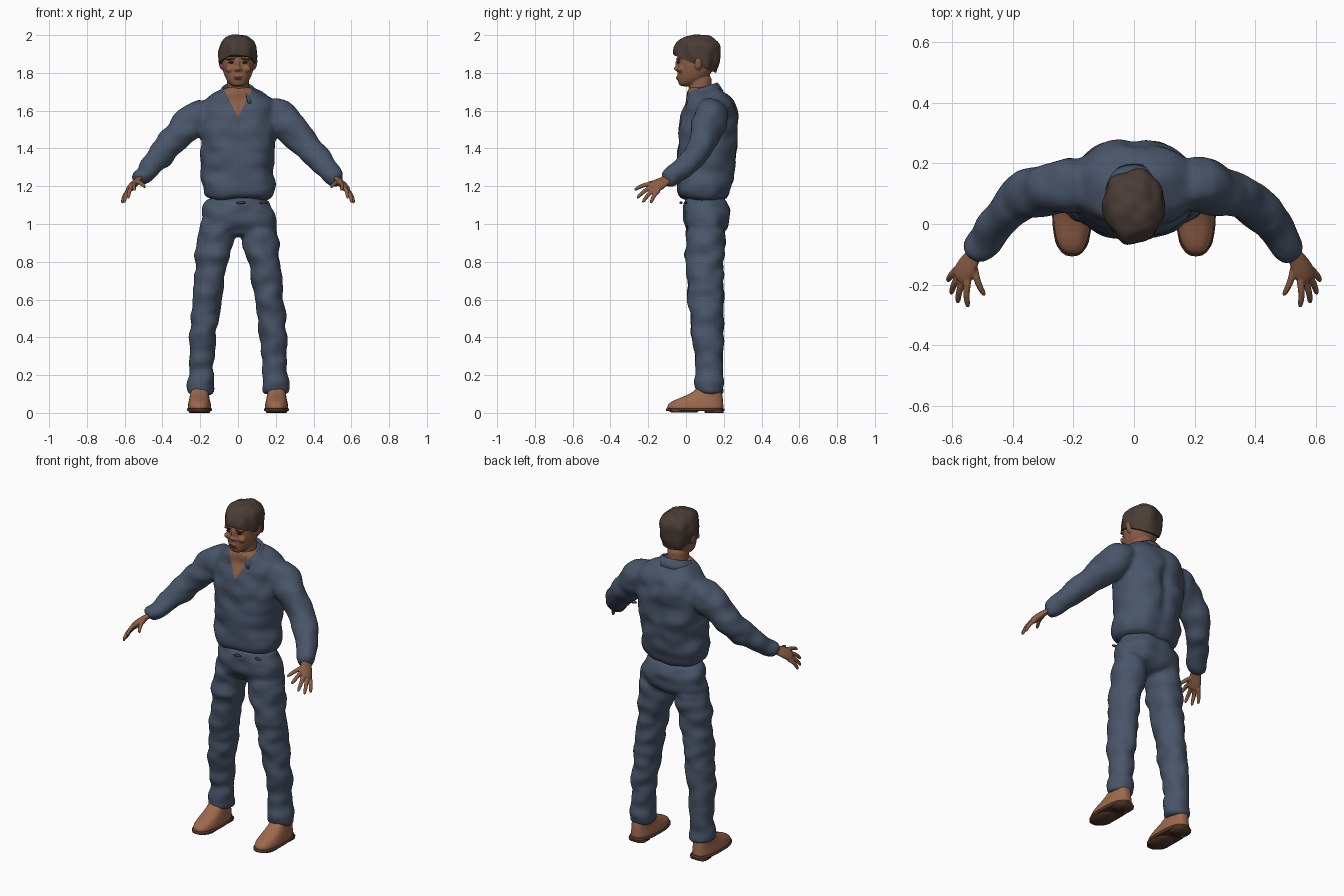
import bpy, bmesh, math
from mathutils import Vector, Matrix, noise

if "Cube" in bpy.data.objects:
    bpy.data.objects.remove(bpy.data.objects["Cube"])


def material(name, rgb):
    m = bpy.data.materials.new(name)
    m.use_nodes = True
    m.diffuse_color = (*rgb, 1)
    bsdf = m.node_tree.nodes["Principled BSDF"]
    bsdf.inputs["Base Color"].default_value = (*rgb, 1)
    bsdf.inputs["Roughness"].default_value = 0.8
    return m


CLOTH = material("blue grey cloth", (0.065, 0.09, 0.14))
SKIN = material("brown skin", (0.27, 0.115, 0.06))
HAIR = material("dark brown hair", (0.07, 0.046, 0.036))
LEATHER = material("tan leather", (0.34, 0.14, 0.075))
SOLE = material("dark sole", (0.09, 0.04, 0.025))
EYE = material("dark eye", (0.03, 0.018, 0.014))
LIP = material("lip", (0.2, 0.07, 0.045))


def loft(bm, rings, sides=28, power=1.0):
    """Closed skin over rings given as (centre, u axis, v axis)."""
    def bend(t):
        return math.copysign(abs(t) ** power, t)
    loops = []
    for c, u, v in rings:
        angles = [math.tau * i / sides for i in range(sides)]
        loops.append([bm.verts.new(c + u * bend(math.cos(a)) + v * bend(math.sin(a)))
                      for a in angles])
    for a, b in zip(loops, loops[1:]):
        for i in range(sides):
            j = (i + 1) % sides
            bm.faces.new((a[i], a[j], b[j], b[i]))
    bm.faces.new(loops[0][::-1])
    bm.faces.new(loops[-1])


def stack(bm, rows, power=1.0):
    """Horizontal slices: z, half width, front y, back y, optional centre x."""
    rings = []
    for z, w, front, back, *x in rows:
        c = Vector((x[0] if x else 0, (front + back) / 2, z))
        rings.append((c, Vector((w, 0, 0)), Vector((0, (back - front) / 2, 0))))
    loft(bm, rings, power=power)


def tube(bm, points, radii, hint=(0, 1, 0), flat=1.0, sides=20):
    """Limb along points, wide along the hint and flattened across it."""
    pts = [Vector(p) for p in points]
    rings = []
    for i, (p, r) in enumerate(zip(pts, radii)):
        d = (pts[min(i + 1, len(pts) - 1)] - pts[max(i - 1, 0)]).normalized()
        u = Vector(hint)
        u = (u - d * u.dot(d)).normalized()
        rings.append((p, u * r, d.cross(u) * r * flat))
    loft(bm, rings, sides)


def ball(bm, centre, size, tilt=0.0):
    m = Matrix.Translation(centre) @ Matrix.Rotation(tilt, 4, "Y") @ Matrix.Diagonal((*size, 1))
    bmesh.ops.create_uvsphere(bm, u_segments=20, v_segments=12, radius=1, matrix=m)


def finish(name, bm, mat, voxel=0, smooth=0, fold=0, freq=(9, 9, 13), subdiv=1):
    """Blend the overlapping parts into one skin, add folds, shade smooth."""
    bmesh.ops.recalc_face_normals(bm, faces=bm.faces)
    me = bpy.data.meshes.new(name)
    bm.to_mesh(me)
    bm.free()
    ob = bpy.data.objects.new(name, me)
    bpy.context.scene.collection.objects.link(ob)
    if subdiv:
        ob.modifiers.new("round", "SUBSURF").levels = subdiv
    if voxel:
        r = ob.modifiers.new("blend", "REMESH")
        r.mode, r.voxel_size = "VOXEL", voxel
    if smooth:
        s = ob.modifiers.new("soften", "SMOOTH")
        s.factor, s.iterations = 0.5, smooth
    bpy.context.view_layer.update()
    dg = bpy.context.evaluated_depsgraph_get()
    ob_mesh = bpy.data.meshes.new_from_object(ob.evaluated_get(dg), depsgraph=dg)
    ob.modifiers.clear()
    ob.data = ob_mesh
    ob_mesh.materials.clear()
    ob_mesh.materials.append(mat)
    if fold:
        shifts = [v.normal * fold * noise.noise(Vector(a * b for a, b in zip(v.co, freq)))
                  for v in ob_mesh.vertices]
        for v, s in zip(ob_mesh.vertices, shifts):
            v.co += s
    for p in ob_mesh.polygons:
        p.use_smooth = True
    return ob


# Shirt: torso and both sleeves blended together
bm = bmesh.new()
stack(bm, [(1.12, .168, -.03, .2), (1.16, .188, -.05, .235), (1.21, .203, -.052, .25),
           (1.3, .19, -.046, .262), (1.4, .197, -.046, .272), (1.5, .207, -.042, .277),
           (1.58, .215, -.022, .275), (1.64, .205, -.004, .26), (1.685, .155, .0, .225),
           (1.715, .085, .015, .175), (1.725, .06, .03, .15)], 0.85)
for s in (1, -1):
    tube(bm, [(s * .13, .14, 1.6), (s * .21, .13, 1.575), (s * .3, .11, 1.49), (s * .385, .085, 1.395),
              (s * .45, .01, 1.32), (s * .505, -.07, 1.255), (s * .535, -.11, 1.23)],
         [.085, .1, .084, .073, .064, .052, .043])
shirt = finish("shirt", bm, CLOTH, 0.011, 5, 0.016)

# Spine groove, then the open neck cut as a V of skin
for v in shirt.data.vertices:
    if v.co.y > 0.12 and 1.2 < v.co.z < 1.66:
        v.co.y -= 0.014 * math.exp(-(v.co.x / 0.03) ** 2) * math.sin((v.co.z - 1.2) / 0.46 * math.pi)
shirt.data.materials.append(SKIN)
bm = bmesh.new()
bm.from_mesh(shirt.data)
for s in (1, -1):
    bmesh.ops.bisect_plane(bm, geom=bm.verts[:] + bm.edges[:] + bm.faces[:],
                           plane_co=(0, 0, 1.565), plane_no=(s, 0, -0.5))
for f in bm.faces:
    c = f.calc_center_median()
    if abs(c.x) < (c.z - 1.565) * 0.5 and c.y < 0.07:
        f.material_index = 1
bm.to_mesh(shirt.data)
bm.free()

# Collar: folded band, open at the front
bm = bmesh.new()
steps, rows = 36, []
for i in range(steps + 1):
    a = math.radians(-62 + 304 * i / steps)
    f = (1 - math.sin(a)) / 2
    c, n = math.cos(a), math.sin(a)
    rows.append([bm.verts.new(p) for p in (
        (.066 * c, .085 + .066 * n, 1.7 - .04 * f),
        (.075 * c, .085 + .074 * n, 1.757 - .05 * f),
        (.088 * c, .085 + .088 * n, 1.745 - .05 * f),
        (.118 * c, .09 + .108 * n, 1.705 - .075 * f))])
for a, b in zip(rows, rows[1:]):
    for k in range(3):
        bm.faces.new((a[k], b[k], b[k + 1], a[k + 1]))
collar = finish("collar", bm, CLOTH)
collar.modifiers.new("thickness", "SOLIDIFY").thickness = 0.008

# Trousers: pelvis and both legs blended together
bm = bmesh.new()
stack(bm, [(1.15, .165, .0, .2), (1.1, .183, -.018, .228), (1.05, .196, -.016, .24),
           (1.0, .205, -.012, .23), (.96, .2, .0, .205), (.93, .15, .04, .16)], 0.9)
for s in (1, -1):
    stack(bm, [(z, w, y - d, y + d, s * x) for z, x, w, y, d in (
        (1.02, .105, .095, .108, .105), (.9, .117, .104, .1, .108), (.8, .139, .085, .098, .1),
        (.6, .165, .077, .106, .094), (.5, .175, .074, .11, .09), (.35, .191, .069, .12, .08),
        (.2, .195, .064, .125, .068), (.15, .199, .073, .125, .072), (.11, .2, .071, .126, .072),
        (.095, .2, .066, .126, .068))])
finish("trousers", bm, CLOTH, 0.011, 4, 0.014, (10, 10, 15))

# Belt showing below the shirt hem
bm = bmesh.new()
for x, y, w in ((.015, -.026, .025), (.135, .0, .022)):
    ball(bm, (x, y, 1.113), (w, .008, .007))
finish("belt", bm, SOLE, subdiv=0)

# Shoes, with separate soles and heels
for s, side in ((1, "left"), (-1, "right")):
    x = s * .204
    bm = bmesh.new()
    stack(bm, [(.015, .059, -.096, .195, x), (.025, .063, -.102, .2, x), (.045, .061, -.098, .198, x),
               (.062, .057, -.075, .197, x), (.08, .053, -.03, .195, x), (.1, .05, .02, .192, x),
               (.125, .047, .055, .185, x), (.14, .045, .06, .18, x)], 0.8)
    finish(side + "_shoe", bm, LEATHER)
    bm = bmesh.new()
    stack(bm, [(.01, .06, -.1, .2, x), (.012, .066, -.107, .203, x), (.024, .066, -.107, .203, x)], 0.8)
    stack(bm, [(0, .052, .1, .198, x), (.014, .054, .095, .2, x)], 0.6)
    stack(bm, [(.003, .055, -.08, .06, x), (.014, .06, -.1, .07, x)], 0.8)
    sole = finish(side + "_sole", bm, SOLE, subdiv=0)

# Hands: palm, four spread fingers and a thumb
fingers = [((.548, -.19, 1.212), (.546, -.274, 1.178)), ((.562, -.182, 1.196), (.58, -.26, 1.135)),
           ((.575, -.168, 1.182), (.602, -.23, 1.112)), ((.584, -.15, 1.172), (.613, -.187, 1.108)),
           ((.525, -.15, 1.222), (.491, -.236, 1.194))]
for s, side in ((1, "left"), (-1, "right")):
    bm = bmesh.new()
    across = (s * .07, .09, -.06)
    tube(bm, [(s * .505, -.075, 1.255), (s * .533, -.11, 1.23), (s * .55, -.14, 1.212),
              (s * .568, -.172, 1.192), (s * .574, -.186, 1.184)],
         [.03, .03, .041, .041, .03], across, 0.5)
    for base, tip in fingers:
        a, b = Vector(base), Vector(tip)
        path = [a.lerp(b, t) + Vector((.006, -.003, .008)) * math.sin(t * math.pi)
                for t in (-.2, .1, .5, .9, 1)]
        tube(bm, [(s * p.x, p.y, p.z) for p in path], [.013, .0125, .0115, .0095, .005], across, sides=12)
    finish(side + "_hand", bm, SKIN, 0.004, 2)

# Head: skull, neck, nose, brow ridge, cheeks and ears
bm = bmesh.new()
stack(bm, [(1.728, .025, -.03, .02), (1.74, .045, -.04, .06), (1.77, .067, -.045, .11),
           (1.81, .081, -.045, .145), (1.86, .088, -.045, .165), (1.92, .09, -.045, .168),
           (1.96, .075, -.025, .155), (1.985, .035, .02, .11)], 0.9)
stack(bm, [(1.6, .066, .03, .15), (1.68, .06, .018, .142), (1.74, .058, .012, .135),
           (1.8, .06, .015, .14)])
ball(bm, (0, -.046, 1.822), (.016, .02, .013))
ball(bm, (0, -.042, 1.845), (.01, .017, .032))
ball(bm, (0, -.04, 1.774), (.026, .011, .014))
for s in (1, -1):
    ball(bm, (s * .014, -.042, 1.817), (.01, .012, .009))
    ball(bm, (s * .036, -.036, 1.876), (.032, .014, .009))
    ball(bm, (s * .045, -.03, 1.82), (.025, .016, .018))
    ball(bm, (s * .091, .065, 1.85), (.011, .02, .034), s * .15)
finish("head", bm, SKIN, 0.005, 4)

# Eyes, eyebrows and mouth
for s, side in ((1, "left"), (-1, "right")):
    bm = bmesh.new()
    ball(bm, (s * .036, -.04, 1.855), (.014, .007, .005))
    finish(side + "_eye", bm, EYE, subdiv=0)
    bm = bmesh.new()
    ball(bm, (s * .037, -.045, 1.874), (.023, .007, .0045), s * .12)
    finish(side + "_eyebrow", bm, HAIR, subdiv=0)
bm = bmesh.new()
ball(bm, (0, -.046, 1.778), (.023, .007, .004))
ball(bm, (0, -.046, 1.769), (.019, .007, .004))
finish("lips", bm, LIP, subdiv=0)

# Hair: full cap trimmed along a slanting hairline
bm = bmesh.new()
stack(bm, [(1.75, .06, .02, .13), (1.8, .088, -.03, .168), (1.86, .1, -.06, .184),
           (1.92, .105, -.068, .188), (1.96, .097, -.057, .18), (1.985, .07, -.025, .155),
           (1.999, .04, .01, .115), (2.002, .015, .04, .085)])
hair = finish("hair", bm, HAIR, 0.008, 2, 0.012, (18, 18, 14))
bm = bmesh.new()
bm.from_mesh(hair.data)
bmesh.ops.bisect_plane(bm, geom=bm.verts[:] + bm.edges[:] + bm.faces[:], plane_co=(0, -.06, 1.892),
                       plane_no=(0, -.42, -1), clear_outer=True)
rim = [e for e in bm.edges if e.is_boundary]
cap = bmesh.ops.holes_fill(bm, edges=rim)["faces"]
for f in cap:
    f.smooth = False
bm.to_mesh(hair.data)
bm.free()
